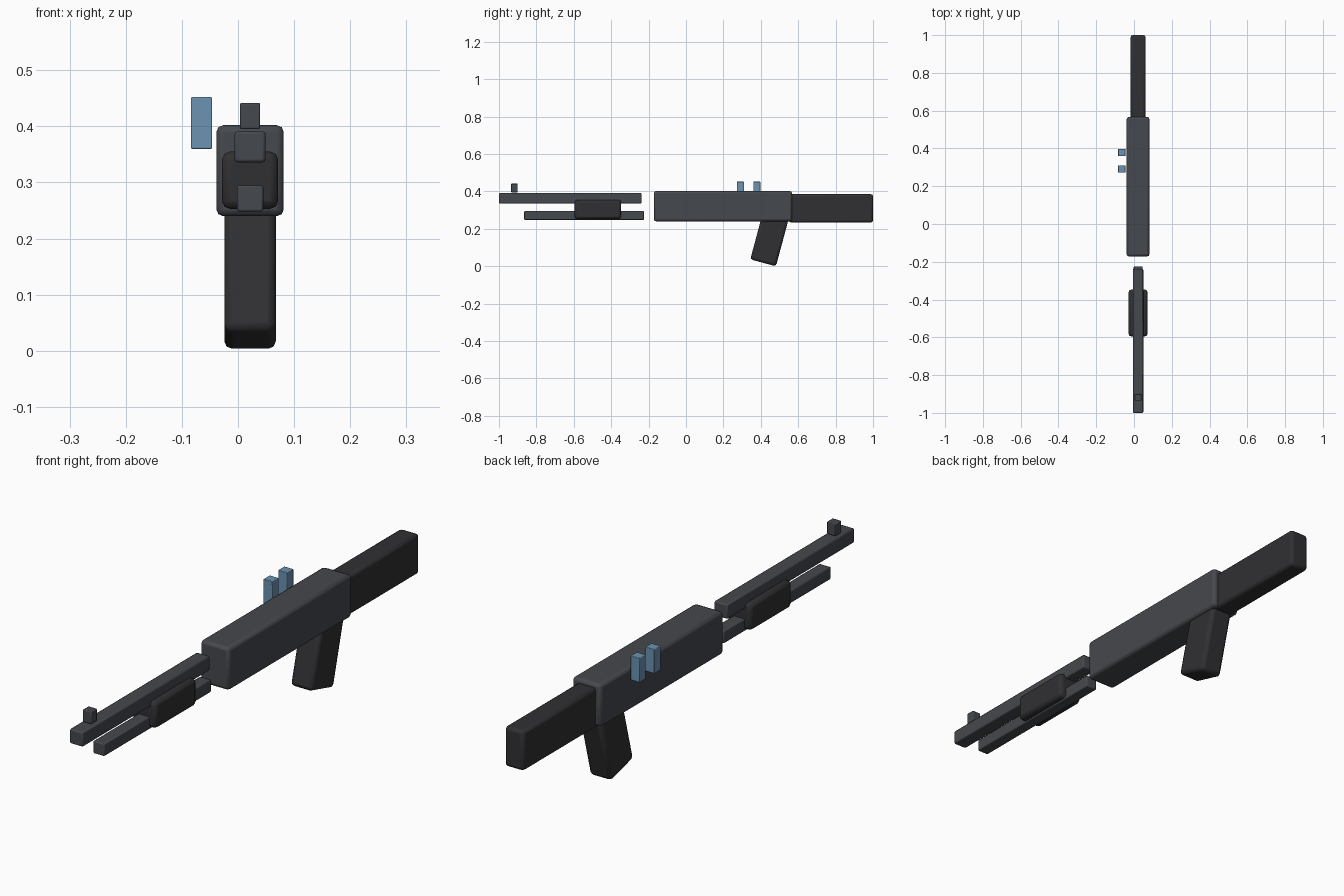
import bpy, bmesh, math
from mathutils import Matrix

if "Cube" in bpy.data.objects:
    bpy.data.objects.remove(bpy.data.objects["Cube"])


def material(name, rgb):
    m = bpy.data.materials.new(name)
    m.diffuse_color = (*rgb, 1)
    m.use_nodes = True
    m.node_tree.nodes["Principled BSDF"].inputs["Base Color"].default_value = m.diffuse_color
    return m


METAL = material("dark_metal", (0.06, 0.065, 0.075))
POLYMER = material("black_polymer", (0.03, 0.03, 0.033))
BLUE = material("shell_blue", (0.15, 0.29, 0.44))
CX = 0.0215  # centre plane of the body


def box(name, x, y, z, bevel, mat, segments=2, tilt=0):
    """Bevelled box from (min, max) ranges, optionally tilted about x."""
    size = [b - a for a, b in (x, y, z)]
    bm = bmesh.new()
    bmesh.ops.create_cube(bm, size=1, matrix=Matrix.Diagonal((*size, 1)))
    mesh = bpy.data.meshes.new(name)
    bm.to_mesh(mesh)
    bm.free()
    mesh.materials.append(mat)
    ob = bpy.data.objects.new(name, mesh)
    ob.location = [(a + b) / 2 for a, b in (x, y, z)]
    ob.rotation_euler.x = tilt
    bpy.context.collection.objects.link(ob)
    mod = ob.modifiers.new("bevel", "BEVEL")
    mod.width = bevel
    mod.segments = segments
    bpy.context.view_layer.objects.active = ob
    ob.select_set(True)
    bpy.ops.object.shade_smooth_by_angle(angle=math.radians(30))
    ob.select_set(False)
    return ob


def mid(width):
    return (CX - width / 2, CX + width / 2)


# Receiver and stock
box("receiver", mid(0.12), (-0.172, 0.567), (0.24, 0.402), 0.012, METAL)
box("stock", mid(0.08), (0.55, 1.0), (0.234, 0.386), 0.012, POLYMER)

# Raked pistol grip, top buried in the receiver
length, depth, rake = 0.26, 0.142, math.radians(-15)
gy, gz = 0.446, 0.144
box("grip", mid(0.092), (gy - depth / 2, gy + depth / 2),
    (gz - length / 2, gz + length / 2), 0.014, POLYMER, tilt=rake)

# Barrel, magazine tube, sliding fore-end and front sight
box("barrel", mid(0.055), (-1.0, -0.238), (0.336, 0.391), 0.005, METAL)
box("magazine_tube", mid(0.047), (-0.865, -0.224), (0.248, 0.295), 0.004, METAL)
box("fore_end", mid(0.1), (-0.595, -0.347), (0.253, 0.355), 0.014, POLYMER)
box("front_sight", mid(0.036), (-0.935, -0.9), (0.395, 0.442), 0.003, METAL)

# Spare shells on the left side
for i, y in enumerate((0.291, 0.379)):
    box(f"spare_shell_{i + 1}", (-0.084, -0.046), (y - 0.019, y + 0.019),
        (0.36, 0.452), 0.002, BLUE)
